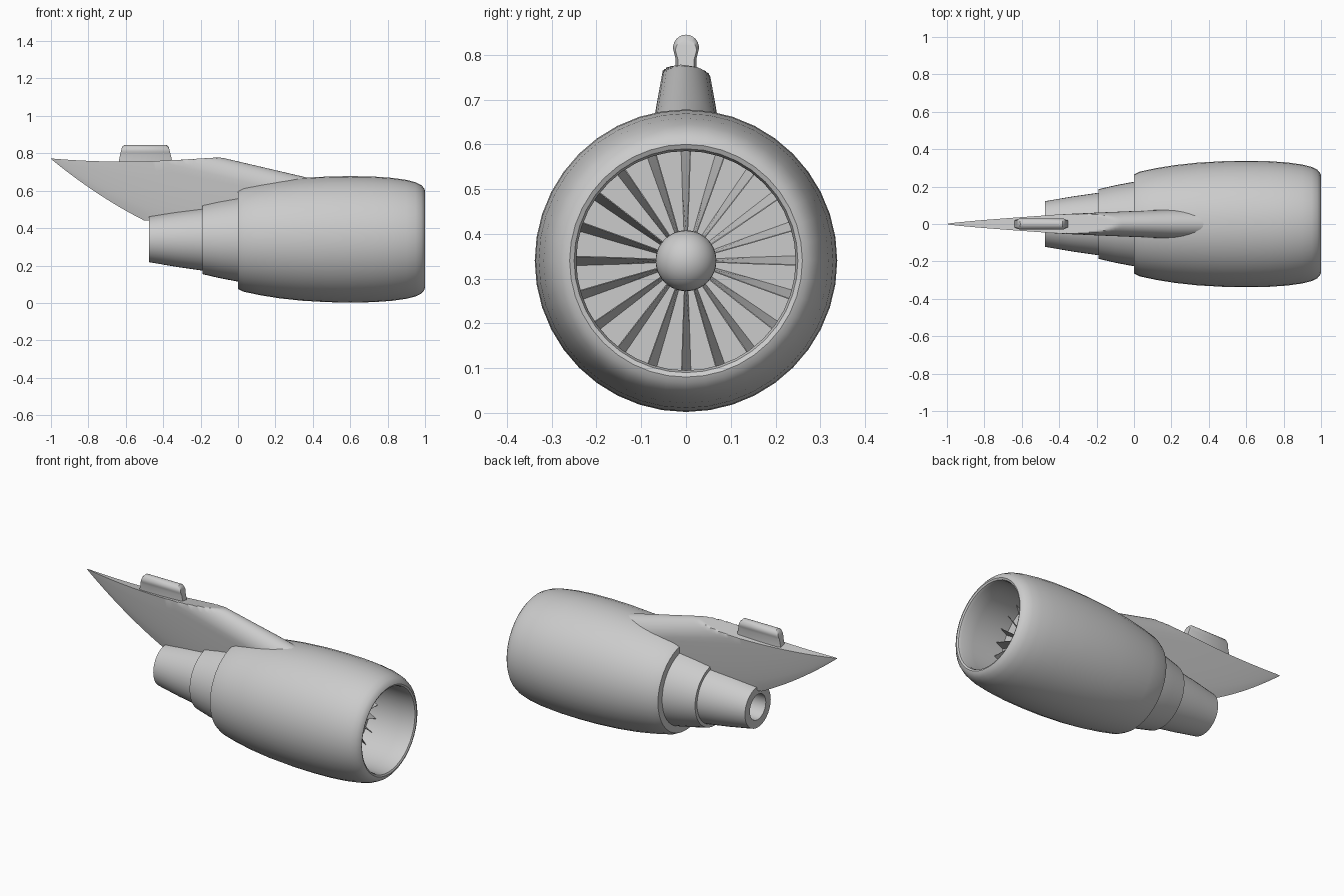
import bpy, bmesh, math
from math import sin, cos, pi

cube = bpy.data.objects.get("Cube")
if cube:
    bpy.data.objects.remove(cube)

AXIS_Z = 0.34
SEG = 40

grey = bpy.data.materials.new("plain_grey")
grey.use_nodes = True
grey.diffuse_color = (0.6, 0.6, 0.6, 1)
grey.node_tree.nodes["Principled BSDF"].inputs["Base Color"].default_value = (0.6, 0.6, 0.6, 1)


def finish(bm, name, angle=35):
    """Clean the mesh, make it an object and smooth it."""
    bmesh.ops.remove_doubles(bm, verts=bm.verts, dist=0.0003)
    bmesh.ops.recalc_face_normals(bm, faces=bm.faces)
    mesh = bpy.data.meshes.new(name)
    bm.to_mesh(mesh)
    bm.free()
    mesh.materials.append(grey)
    obj = bpy.data.objects.new(name, mesh)
    bpy.context.collection.objects.link(obj)
    bpy.ops.object.select_all(action='DESELECT')
    obj.select_set(True)
    bpy.context.view_layer.objects.active = obj
    bpy.ops.object.shade_smooth_by_angle(angle=math.radians(angle))
    return obj


def loft(bm, rings, cap=True):
    """Bridge closed rings of points."""
    loops = [[bm.verts.new(p) for p in ring] for ring in rings]
    n = len(loops[0])
    for a, b in zip(loops, loops[1:]):
        for i in range(n):
            j = (i + 1) % n
            bm.faces.new((a[i], a[j], b[j], b[i]))
    if cap:
        bm.faces.new(loops[0])
        bm.faces.new(loops[-1])


def lathe(name, profile, angle=35):
    """Turn an (x, radius) profile around the engine axis."""
    bm = bmesh.new()
    rings = [[(x, r * cos(2 * pi * i / SEG), AXIS_Z + r * sin(2 * pi * i / SEG))
              for i in range(SEG)] for x, r in profile]
    loft(bm, rings, cap=False)
    return finish(bm, name, angle)


# Nacelle with rolled inlet lip and fan back wall
lathe("nacelle", [
    (0, 0.2), (0, 0.265), (0.03, 0.28), (0.12, 0.299), (0.22, 0.315), (0.34, 0.328),
    (0.48, 0.336), (0.6, 0.338), (0.72, 0.336), (0.82, 0.329), (0.9, 0.318),
    (0.95, 0.305), (0.98, 0.29), (0.995, 0.273), (1, 0.26), (0.995, 0.25),
    (0.98, 0.245), (0.9, 0.247), (0.7, 0.25)])
lathe("fan_back_wall", [(0.7, 0.25), (0.7, 0)])

# Stepped exhaust core
lathe("core_cowl", [(0.02, 0.228), (0, 0.226), (-0.1, 0.207), (-0.19, 0.186), (-0.19, 0.15)])
lathe("exhaust_nozzle", [
    (-0.17, 0.169), (-0.19, 0.167), (-0.33, 0.147), (-0.475, 0.122),
    (-0.475, 0.075), (-0.3, 0.075), (-0.3, 0)])

# Domed spinner
lathe("spinner", [(0.7, 0.068)] + [
    (0.74 + 0.068 * sin(a * pi / 16), 0.068 * cos(a * pi / 16)) for a in range(9)])

# Ring of pitched fan blades
bm = bmesh.new()
for k in range(20):
    t = 2 * pi * k / 20

    def at(x, r, side):
        return (x, r * cos(t) - side * sin(t), AXIS_Z + r * sin(t) + side * cos(t))

    rings = []
    for r, half in ((0.05, 0.004), (0.15, 0.008), (0.248, 0.011)):
        rings.append([at(0.75, r, -half), at(0.75, r, -half + 0.002),
                      at(0.7, r, half), at(0.7, r, half - 0.002)])
    loft(bm, rings)
finish(bm, "fan_blades", 20)


# Pylon: swept fin with a sharp trailing edge, arched nose and flat top
def half_width(x, z):
    drop = min(max((0.77 - z) / 0.33, 0), 1)
    trailing = -1 + 0.5 * (1.24 - math.sqrt(1.5376 - 0.96 * drop)) / 0.48
    return 0.078 * min(max(x - trailing, 0), 1) ** 0.75


def pylon_ring(x):
    v = min((x + 1) / 0.5, 1)
    bottom = 0.77 - 0.33 * (1.24 * v - 0.24 * v * v)
    top = max(0.75 + 0.12 * (x + 0.57) ** 2, bottom)
    crest, arch = 0.78 - 0.234 * (x + 0.1), 0.1
    shoulder = min(crest - arch, top - 0.008 * v)
    side = []
    for i in range(8):
        z = bottom + (shoulder - bottom) * i / 8
        side.append((half_width(x, z), z))
    w = half_width(x, shoulder)
    right = [(x, y, z) for y, z in side]
    left = [(x, -y, z) for y, z in reversed(side)]
    over = []
    for i in range(17):
        a = pi / 2 - pi * i / 16
        y = w * sin(a)
        over.append((x, y, min(crest - arch + arch * cos(a), top - 0.15 * y)))
    return right + over + left


bm = bmesh.new()
loft(bm, [pylon_ring(-1 + 1.4 * i / 70) for i in range(71)])
finish(bm, "pylon", 30)

# Mounting lug: keyhole section with sloped ends
section = [(-0.023, 0.74), (0.023, 0.74), (0.023, 0.79)]
section += [(0.029 * cos(a), 0.816 + 0.029 * sin(a))
            for a in [-0.4 + (pi + 0.8) * i / 14 for i in range(15)]]
section.append((-0.023, 0.79))


def lug_ring(sign, inset, scale):
    return [(-0.495 + sign * (0.145 - inset - 0.2 * (z - 0.745)), y * scale,
             0.79 + (z - 0.79) * (scale if z > 0.79 else 1)) for y, z in section]


bm = bmesh.new()
loft(bm, [lug_ring(-1, 0, 0.8), lug_ring(-1, 0.012, 1), lug_ring(1, 0.012, 1), lug_ring(1, 0, 0.8)])
finish(bm, "mounting_lug", 40)
